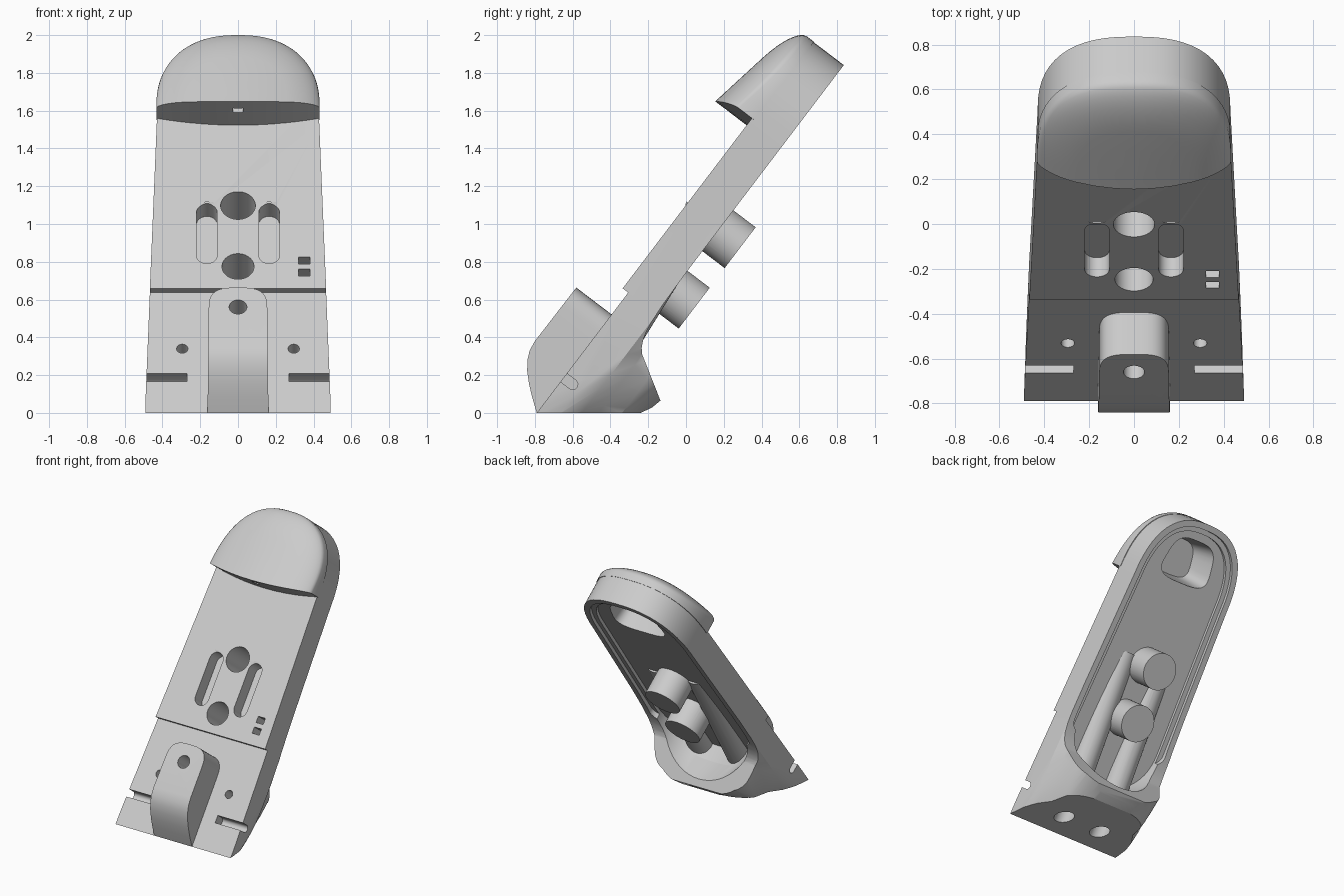
import bpy, bmesh
from math import sin, cos, pi, sqrt, copysign
from mathutils import Matrix, Vector

if "Cube" in bpy.data.objects:
    bpy.data.objects.remove(bpy.data.objects["Cube"], do_unlink=True)

# Leaning frame: x across, u along the length, h outward from the front face
FRAME = Matrix(((1, 0, 0, 0), (0, .605, -.796, -.79), (0, .796, .605, 0), (0, 0, 0, 1)))

grey = bpy.data.materials.new("light grey plastic")
grey.use_nodes = True
grey.diffuse_color = (.6, .6, .6, 1)
grey.node_tree.nodes["Principled BSDF"].inputs["Base Color"].default_value = (.6, .6, .6, 1)


def make(name, verts, faces):
    me = bpy.data.meshes.new(name)
    me.from_pydata(verts, [], faces)
    bm = bmesh.new()
    bm.from_mesh(me)
    bmesh.ops.recalc_face_normals(bm, faces=bm.faces)
    bm.to_mesh(me)
    bm.free()
    me.materials.append(grey)
    ob = bpy.data.objects.new(name, me)
    ob.matrix_world = FRAME
    bpy.context.scene.collection.objects.link(ob)
    return ob


def loft(name, rings):
    n = len(rings[0])
    faces = [(k * n + i, k * n + (i + 1) % n, (k + 1) * n + (i + 1) % n, (k + 1) * n + i)
             for k in range(len(rings) - 1) for i in range(n)]
    last = (len(rings) - 1) * n
    faces += [tuple(range(n)), tuple(range(last, last + n))]
    return make(name, [p for r in rings for p in r], faces)


def plan(name, pts, h0, h1):
    return loft(name, [[(x, u, h) for x, u in pts] for h in (h0, h1)])


def side(name, pts, x0, x1):
    return loft(name, [[(x, u, h) for u, h in pts] for x in (x0, x1)])


def rect(x, u, w, l):
    return [(x + a * w / 2, u + b * l / 2) for a, b in ((-1, -1), (1, -1), (1, 1), (-1, 1))]


def capsule(x, u0, u1, r, n=32):
    angles = [(i + .5) * 2 * pi / n for i in range(n)]
    return [(x + r * cos(a), (u1 if sin(a) > 0 else u0) + r * sin(a)) for a in angles]


def tube(name, a, b, r, n=36):
    a, b = Vector(a), Vector(b)
    q = (b - a).to_track_quat("Z", "Y")
    return loft(name, [[tuple(c + q @ Vector((r * cos(i * 2 * pi / n), r * sin(i * 2 * pi / n), 0)))
                        for i in range(n)] for c in (a, b)])


def boolean(ob, other, op="DIFFERENCE", keep=False):
    other.hide_render = True
    m = ob.modifiers.new("cut", "BOOLEAN")
    m.operation, m.object, m.solver = op, other, "EXACT"
    bpy.context.view_layer.update()
    me = bpy.data.meshes.new_from_object(ob.evaluated_get(bpy.context.evaluated_depsgraph_get()))
    ob.modifiers.clear()
    ob.data = me
    if not keep:
        bpy.data.objects.remove(other, do_unlink=True)


def power(v, n):
    return copysign(abs(v) ** (2 / n), v)


def outline(h, foot, n, inset=0.0, steps=28):
    # Rounded top end, slightly flared sides, foot end of chosen roundness
    pts = []
    for i in range(steps + 1):
        a = pi * i / steps
        pts.append(((.43 - inset) * power(cos(a), 2.5), 1.9 + (.55 - inset) * power(sin(a), 2.5), h))
    for i in range(steps + 1):
        a = pi + pi * i / steps
        u = .8 + (.8 - foot) * power(sin(a), n)
        pts.append(((.493 - .033 * u - inset) * power(cos(a), n), u, h))
    return pts


# Body: side profile trimmed by the lofted outline
body = side("body", [(0, 0), (.8, 0), (.8, .037), (2.6, .037), (2.6, -.18), (1.067, -.18),
                     (.85, -.185), (.75, -.193), (.69, -.202), (.645, -.216), (.61, -.234),
                     (.585, -.256), (.448, -.482), (.39, -.468), (.333, -.438)], -.7, .7)
boolean(body, loft("body_outline", [outline(*r) for r in (
    (.1, -.15, 14), (0, -.15, 14), (-.1, -.13, 7), (-.19, -.1, 3.6), (-.26, -.1, 2.6, .04),
    (-.36, -.13, 2, .06), (-.438, .29, 2, .08), (-.55, .52, 2, .1))]), "INTERSECT")

# Hollow back with a stepped rim
boolean(body, loft("hollow", [outline(*r) for r in (
    (-.13, .43, 2.2, .08), (-.25, .41, 2.1, .085), (-.47, .49, 2, .12), (-.7, .58, 2, .15))]))
boolean(body, loft("rim_step", [outline(h, .66, 2.2, .045) for h in (-.155, -.7)]))

# Screw tubes and round posts in the hollow
for s in (-1, 1):
    boolean(body, tube("screw_tube", (s * .165, .38, -.145), (s * .165, 1.38, -.05), .095), "UNION")
for u in (.946, 1.348):
    boolean(body, plan("post", capsule(0, u, u, .136, 48), 0, -.328), "UNION")

# Openings in the front face and foot
for u, r in ((.946, .085), (1.351, .092)):
    boolean(body, plan("post_hole", capsule(0, u, u, r), .2, -.28))
notch = [(.2075, .2)] + [(.235 - .0275 * cos(i * pi / 8), -.06 - .0275 * sin(i * pi / 8))
                         for i in range(9)] + [(.2625, .2)]
for s in (-1, 1):
    boolean(body, plan("slot", capsule(s * .165, 1.02, 1.305, .055), .2, -.07))
    boolean(body, tube("screw_bore", (s * .165, -.1, -.19), (s * .165, .9, -.095), .068))
    boolean(body, plan("pin_hole", capsule(s * .295, .427, .427, .03, 20), .2, -.09))
    boolean(body, side("side_notch", notch, s * .27, s * .7))
for u in (.905, .985):
    boolean(body, plan("small_window", rect(.35, u, .06, .046), .2, -.08))

# Hood: crowned surface in nested arcs with a rounded outer edge
N, SCALES = 40, [.2, .4, .6, .68, .76, .83, .88, .92, .95, .975, .99, 1]
RISE = .5675


def hood_point(s, i):
    a = pi * i / N
    x = .4325 * s * power(cos(a), 2.5)
    up = s * power(sin(a), 2.5)
    t = max(0, (s - .6) / .4)
    drop = (.045 + .03 * up) * (1 - sqrt(1 - t * t))
    u = 1.885 + RISE * up + .25 * x * x * (1 - up)
    return x, u, .246 - .18 * RISE * up - .4 * x * x * (1 - .3 * up) - drop


row, K = N + 1, len(SCALES)
verts = [(0, 1.885, .246)] + [hood_point(s, i) for s in SCALES for i in range(row)]
verts += [(x, u, .02) for x, u, h in verts[-row:]]
faces = [(0, 1 + i, 2 + i) for i in range(N)]
for k in range(K):
    for i in range(N):
        a = 1 + k * row + i
        faces.append((a, a + 1, a + row + 1, a + row))

# Underside lip and base of the hood
right = [0] + [1 + k * row for k in range(K)]
left = [0] + [r + N for r in right[1:]]
base = len(verts)
verts += [(verts[r][0], verts[r][1], .02) for r in right[:-1] + left[1:-1]]
low_right = list(range(base, base + K)) + [1 + K * row]
low_left = [base] + list(range(base + K, base + 2 * K - 1)) + [1 + K * row + N]
for top, low in ((right, low_right), (left, low_left)):
    faces += [(top[k], top[k + 1], low[k + 1], low[k]) for k in range(K)]
faces.append(tuple(range(1 + K * row, 1 + K * row + row)) + tuple(reversed(low_left[:-1]))
             + tuple(low_right[1:-1]))
hood = make("hood", verts, faces)

# Pocket inside the hood and its small cable opening
pocket_plan = [(.2 * power(cos(a), 3.5), 2.15 + .16 * power(sin(a), 3.5))
               for a in [(i + .5) * pi / 16 for i in range(32)]]
pocket = loft("pocket", [[(x * k * (1 - .9 * (u - 2.15)), 2.15 + (u - 2.15) * k, h) for x, u in pocket_plan]
                         for h, k in ((-.3, 1.05), (-.1, 1.0), (.1, .85))])
boolean(body, pocket, keep=True)
boolean(hood, pocket)
boolean(hood, loft("cable_opening", [[(x, u, h) for x, h in
                                      ((-.027, .15), (.027, .15), (.027, .185), (-.027, .185))]
                                     for u in (1.8, 2.0)]))

# Tongue: curved support block with a screw hole
tongue = side("tongue", [(0, 0), (.05, .068), (.095, .123), (.145, .174), (.193, .209), (.24, .23),
                         (.296, .238), (.655, .235), (.655, -.02), (.02, -.02)], -.3, .3)
arc = [(i + .5) * pi / 24 for i in range(24)]
boolean(tongue, plan("tongue_outline", [(.162, -.1)] + [
    (.155 * power(cos(a), 3.2), .5 + .155 * power(sin(a), 3.2)) for a in arc] + [(-.162, -.1)],
    -.1, .4), "INTERSECT")
boolean(tongue, plan("screw_hole", capsule(0, .525, .525, .047), .4, .08))

# Smooth curved walls, keep edges sharp
bpy.ops.object.select_all(action="DESELECT")
for ob in (body, hood, tongue):
    ob.select_set(True)
bpy.context.view_layer.objects.active = body
bpy.ops.object.shade_smooth_by_angle(angle=.42)
